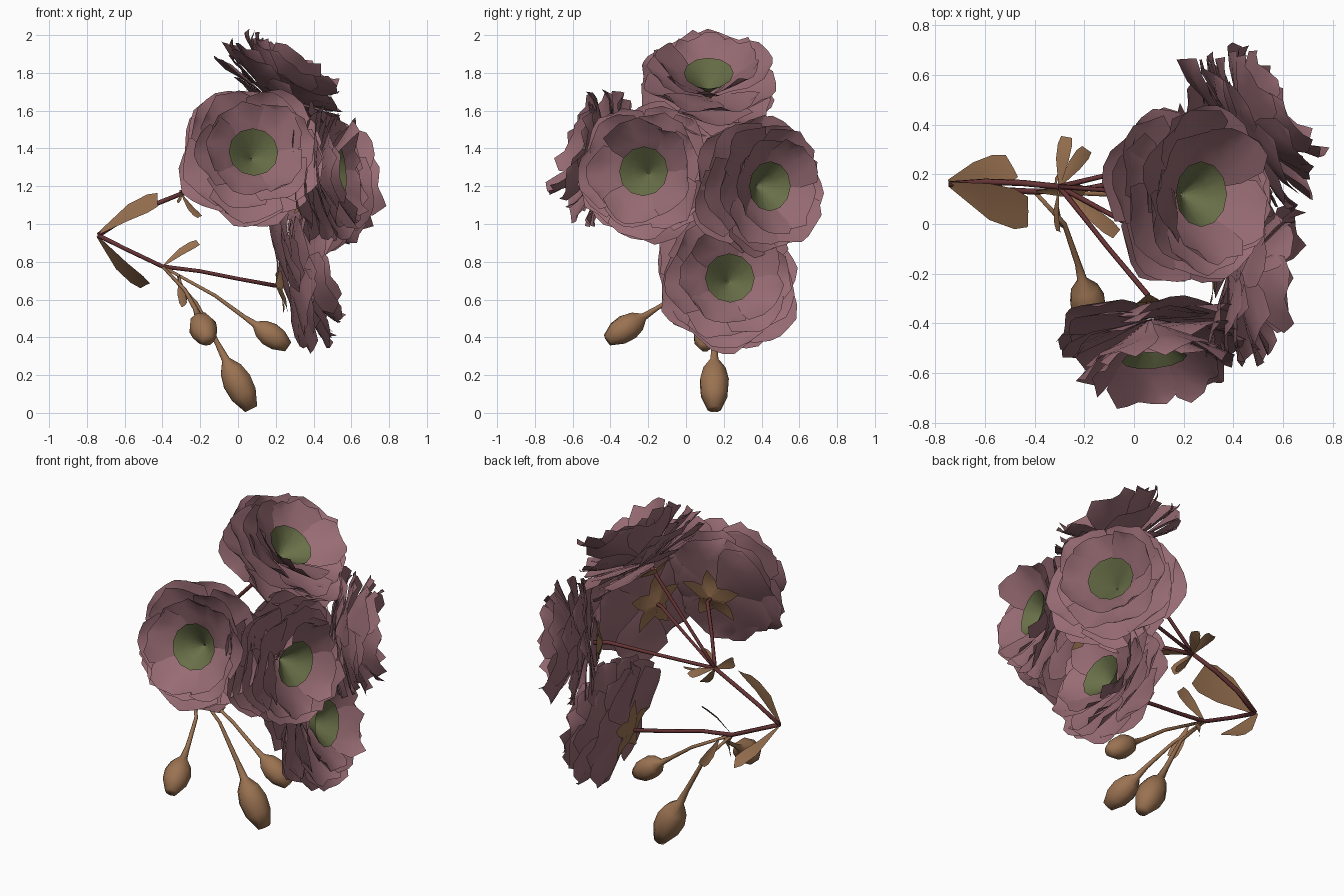
import bpy, bmesh, math, random
from mathutils import Vector, Matrix

if "Cube" in bpy.data.objects:
    bpy.data.objects.remove(bpy.data.objects["Cube"])

random.seed(11)


def material(name, rgb):
    m = bpy.data.materials.new(name)
    m.diffuse_color = (*rgb, 1)
    m.use_nodes = True
    m.node_tree.nodes["Principled BSDF"].inputs["Base Color"].default_value = m.diffuse_color
    return m


MAUVE = material("mauve petal", (0.314, 0.150, 0.174))
GREEN = material("olive green", (0.141, 0.162, 0.065))
BROWN = material("tan brown", (0.328, 0.171, 0.084))
STEM = material("dark red stem", (0.135, 0.034, 0.036))


def finish(bm, name, mat, matrix=None):
    me = bpy.data.meshes.new(name)
    if matrix:
        bm.transform(matrix)
    for f in bm.faces:
        f.smooth = True
    bm.to_mesh(me)
    bm.free()
    me.materials.append(mat)
    ob = bpy.data.objects.new(name, me)
    bpy.context.collection.objects.link(ob)
    return ob


def grid(bm, rows):
    """Single-sided sheet from rows of points."""
    vs = [[bm.verts.new(p) for p in r] for r in rows]
    for a, b in zip(vs, vs[1:]):
        for j in range(len(a) - 1):
            bm.faces.new((a[j], b[j], b[j + 1], a[j + 1]))


def tube(name, pts, radii, sides, mat):
    """Closed round sweep along a path with a radius at every point."""
    bm = bmesh.new()
    pts = [Vector(p) for p in pts]
    rings = []
    for i, p in enumerate(pts):
        d = (pts[min(i + 1, len(pts) - 1)] - pts[max(i - 1, 0)]).normalized()
        u = d.cross(Vector((0.2, 0.9, 0.35))).normalized()
        w = d.cross(u)
        rings.append([bm.verts.new(p + radii[i] * (u * math.cos(a) + w * math.sin(a)))
                      for a in (2 * math.pi * k / sides for k in range(sides))])
    for a, b in zip(rings, rings[1:]):
        for k in range(sides):
            bm.faces.new((a[k], a[(k + 1) % sides], b[(k + 1) % sides], b[k]))
    bm.faces.new(rings[0])
    bm.faces.new(rings[-1])
    bmesh.ops.recalc_face_normals(bm, faces=bm.faces)
    return finish(bm, name, mat)


def leaf(name, start, end, half, normal, fold=0.2):
    """Blunt angular leaf, lightly folded along its midrib."""
    s, e = Vector(start), Vector(end)
    d = e - s
    n = Vector(normal)
    n = (n - d * n.dot(d) / d.length_squared).normalized()
    side = n.cross(d).normalized()
    bm = bmesh.new()
    rows = []
    for t, w in ((0, 0.12), (0.55, 0.9), (0.85, 1), (1, 0.75)):
        c = s + d * t + n * 0.05 * d.length * math.sin(math.pi * t)
        rows.append([c + side * half * w * k + n * abs(k) * half * w * fold for k in (-1, 0, 1)])
    grid(bm, rows)
    finish(bm, name, BROWN)


# petal rings: count, reach, half width, base lift, tip height
RINGS = [(5, 0.375, 0.20, 0.00, -0.01), (6, 0.39, 0.19, 0.01, 0.05),
         (5, 0.375, 0.20, 0.015, 0.11), (6, 0.335, 0.17, 0.02, 0.18),
         (5, 0.275, 0.155, 0.03, 0.235)]
PETAL = [(0.04, 0.10), (0.3, 0.5), (0.55, 0.88), (0.8, 1.0), (1.0, 0.66)]


def flower(name, origin, axis):
    m = Matrix.Translation(origin) @ Vector(axis).to_track_quat('Z', 'Y').to_matrix().to_4x4()
    # layered cupped petals
    bm = bmesh.new()
    for ring, (count, reach, half, lift, tip) in enumerate(RINGS):
        for k in range(count):
            a = 2 * math.pi * (k + 0.37 * ring) / count + random.uniform(-0.15, 0.15)
            r = Vector((math.cos(a), math.sin(a), 0))
            t = Vector((-r.y, r.x, 0))
            length = reach * random.uniform(0.93, 1.06)
            height = tip + random.uniform(-0.04, 0.04)
            twist = random.uniform(-0.03, 0.03)
            rows = []
            for v, w in PETAL:
                row = []
                for u in (-1, -0.5, 0, 0.5, 1):
                    jag = random.uniform(-0.014, 0.014) if v > 0.7 else 0
                    rad = length * v * (1 - 0.13 * u * u * v) + jag
                    z = lift * min(1, v * 3) + (height - lift) * v ** 0.9
                    z += 0.03 * u * u * v + twist * u * v + jag
                    row.append(r * rad + t * half * w * u + Vector((0, 0, z)))
                rows.append(row)
            grid(bm, rows)
    finish(bm, name + "_petals", MAUVE, m)
    # funnel-shaped centre
    bm = bmesh.new()
    n = 12
    grid(bm, [[(rad * math.cos(2 * math.pi * k / n), rad * math.sin(2 * math.pi * k / n), z)
               for k in range(n + 1)] for rad, z in ((0.004, 0.04), (0.07, 0.11), (0.132, 0.17))])
    bmesh.ops.remove_doubles(bm, verts=bm.verts, dist=0.0005)
    finish(bm, name + "_centre", GREEN, m)
    # star of sepals behind the petals
    bm = bmesh.new()
    for k in range(5):
        a = 2 * math.pi * k / 5 + 0.3
        r = Vector((math.cos(a), math.sin(a), 0))
        t = Vector((-r.y, r.x, 0))
        grid(bm, [[r * rad + t * w * u + Vector((0, 0, z)) for u in (-1, 0, 1)]
                  for rad, w, z in ((0.008, 0.008, -0.07), (0.06, 0.052, -0.05),
                                    (0.12, 0.038, -0.04), (0.185, 0.003, -0.045))])
    finish(bm, name + "_sepals", BROWN, m)
    return m @ Vector((0, 0, -0.07))


FLOWERS = {
    "front_flower": ((0.065, -0.38, 1.33), (0.1, -0.95, 0.30)),
    "top_flower": ((0.165, 0.12, 1.665), (0.62, 0, 0.78)),
    "right_flower": ((0.38, -0.19, 1.265), (0.96, -0.2, 0.08)),
    "rear_flower": ((0.40, 0.35, 1.205), (0.83, 0.55, -0.03)),
    "lower_flower": ((0.27, 0.215, 0.685), (0.97, 0.1, 0.17)),
}
back = {k: flower(k, *v) for k, v in FLOWERS.items()}

# main stems
base = (-0.74, 0.16, 0.94)
node = Vector((-0.3, 0.15, 1.16))
low = Vector((-0.4, 0.13, 0.775))
tube("upper_stem", [base, (-0.6, 0.17, 1.03), (-0.45, 0.165, 1.1), node],
     [0.013, 0.013, 0.013, 0.012], 6, STEM)
tube("lower_stem", [base, (-0.6, 0.14, 0.87), low, (-0.2, 0.14, 0.75), (0, 0.18, 0.71),
                    back["lower_flower"]], [0.013, 0.012, 0.012, 0.011, 0.011, 0.012], 6, STEM)
# flower stalks
for name in ("front_flower", "top_flower", "right_flower", "rear_flower"):
    p = back[name]
    ax = Vector(FLOWERS[name][1]).normalized()
    mid = node.lerp(p, 0.55) - ax * 0.01
    tube(name + "_stalk", [node, node.lerp(mid, 0.5), mid, p - ax * 0.03, p + ax * 0.05],
         [0.011, 0.010, 0.010, 0.011, 0.013], 6, STEM)

# buds: slim stalk swelling into a blunt pod
BUDS = {
    "right_bud": ((-0.12, 0.12, 0.62), (0.03, 0.11, 0.51), (0.265, 0.10, 0.35), 0.068),
    "front_bud": ((-0.28, 0.0, 0.65), (-0.225, -0.16, 0.55), (-0.16, -0.415, 0.385), 0.075),
    "low_bud": ((-0.22, 0.14, 0.58), (-0.11, 0.15, 0.37), (0.07, 0.15, 0.02), 0.082),
}
POD = [(0, 0.18), (0.25, 0.28), (0.4, 0.78), (0.58, 1), (0.78, 0.92), (1, 0.46), (0.95, 0.3)]
for name, (bend, neck, end, rad) in BUDS.items():
    neck, end = Vector(neck), Vector(end)
    pts = [low, Vector(bend)] + [neck.lerp(end, t) for t, _ in POD[:-1]]
    tube(name, pts, [0.008, 0.010] + [rad * w for _, w in POD[:-1]], 8, BROWN)

# large leaves at the base
leaf("upper_leaf", (-0.745, 0.16, 0.945), (-0.425, 0.05, 1.125), 0.095, (-0.45, -0.45, 0.75), 0.05)
leaf("lower_leaf", (-0.745, 0.17, 0.935), (-0.49, 0.235, 0.675), 0.07, (-0.6, -0.5, -0.55), 0.05)

# small leaves at the branching points
SMALL = [
    (node, (-0.2, 0.12, 1.04), (-0.5, 0.5, -0.6)),
    (node, (-0.27, 0.35, 1.18), (-0.3, 0, 1)),
    (node, (-0.19, 0.30, 1.2), (0, 0.2, -1)),
    (node, (-0.07, -0.04, 1.14), (0, 0, 1)),
    (node, (-0.30, -0.03, 1.13), (-1, 0, 0.4)),
    (low, (-0.21, 0.15, 0.90), (-0.4, -0.7, 0.6)),
    ((-0.31, 0.1, 0.73), (-0.28, -0.02, 0.57), (-0.7, -0.5, 0.2)),
    ((-0.32, 0.14, 0.73), (-0.27, 0.24, 0.60), (-0.8, 0.4, 0.2)),
]
for i, (s, e, n) in enumerate(SMALL):
    leaf("small_leaf_%d" % (i + 1), s, e, 0.03, n)
